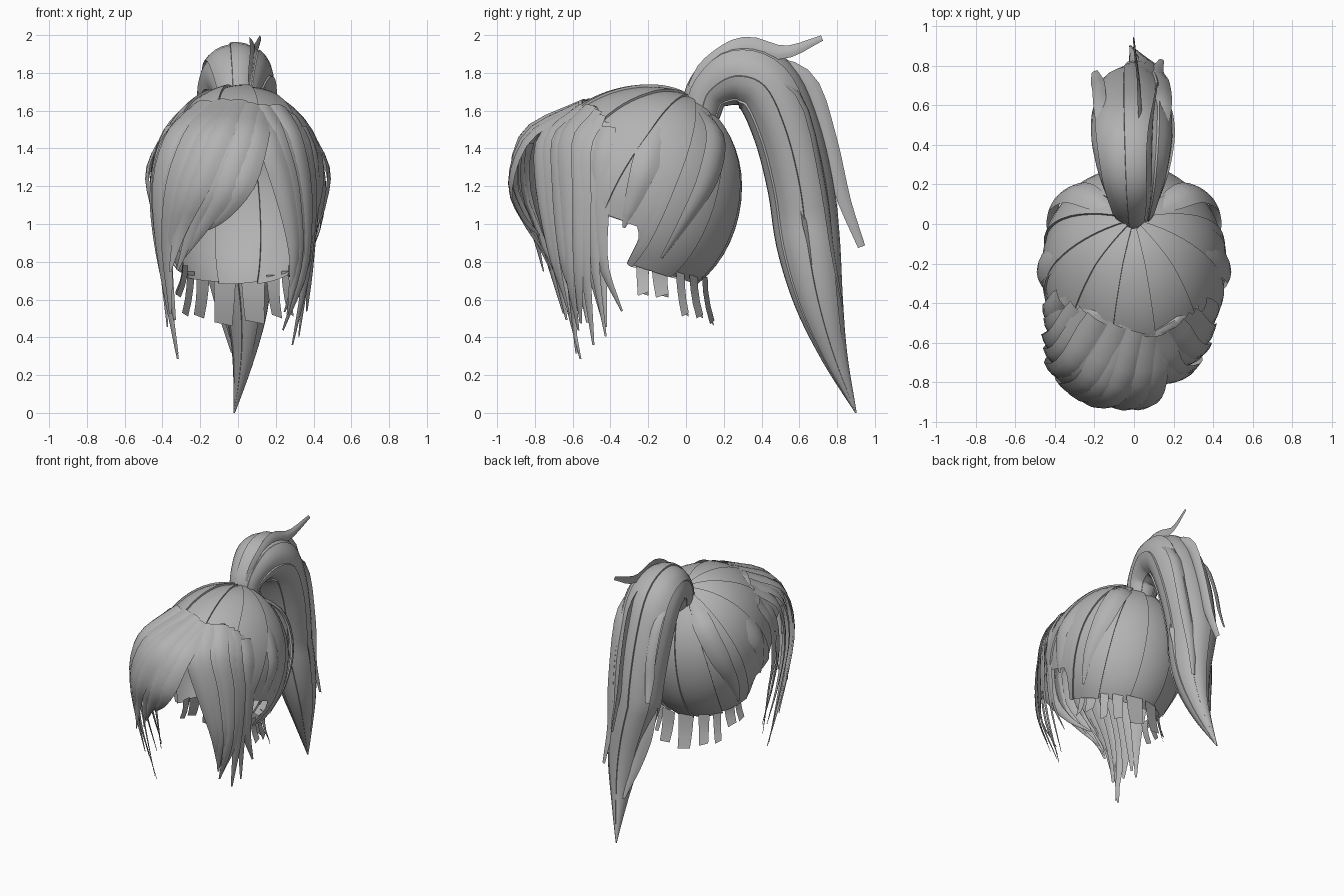
import bpy, math, random
from mathutils import Vector as V

if "Cube" in bpy.data.objects:
    bpy.data.objects.remove(bpy.data.objects["Cube"])

random.seed(7)
grey = bpy.data.materials.new("hair_grey")
grey.diffuse_color = (0.45, 0.45, 0.45, 1)
grey.use_nodes = True
grey.node_tree.nodes["Principled BSDF"].inputs["Base Color"].default_value = grey.diffuse_color
HEAD = V((0, -0.25, 1.2))


def make(name, verts, faces):
    me = bpy.data.meshes.new(name)
    me.from_pydata([tuple(v) for v in verts], [], faces)
    me.materials.append(grey)
    ob = bpy.data.objects.new(name, me)
    bpy.context.collection.objects.link(ob)
    bpy.ops.object.select_all(action='DESELECT')
    ob.select_set(True)
    bpy.context.view_layer.objects.active = ob
    bpy.ops.object.shade_smooth_by_angle(angle=math.radians(40))
    return ob


def spline(pts, n):
    """Smooth curve through pts, sampled at n + 1 places."""
    p = [V(q) for q in pts]
    p = [2 * p[0] - p[1]] + p + [2 * p[-1] - p[-2]]
    out = []
    for i in range(n + 1):
        s = i / n * (len(p) - 3)
        k = min(int(s), len(p) - 4)
        t = s - k
        a, b, c, d = p[k:k + 4]
        out.append(0.5 * (2 * b + (c - a) * t + (2 * a - 5 * b + 4 * c - d) * t ** 2
                          + (3 * b - a - 3 * c + d) * t ** 3))
    return out


def add_grid(verts, faces, rows, wrap=False):
    o, w = len(verts), len(rows[0])
    for r in rows:
        verts.extend(r)
    for i in range(len(rows) - 1):
        for j in range(w if wrap else w - 1):
            k = (j + 1) % w
            faces.append((o + i * w + j, o + i * w + k, o + (i + 1) * w + k, o + (i + 1) * w + j))


def locks(name, items):
    """Curved tapering ribbons: (path, width, start taper, end taper, outward reference)."""
    verts, faces = [], []
    for path, width, start, tip, ref in items:
        pts = spline(path, 14)
        rows = []
        for i, p in enumerate(pts):
            t = i / 14
            tan = (pts[min(i + 1, 14)] - pts[max(i - 1, 0)]).normalized()
            out = p - V(ref)
            out = (out - tan * out.dot(tan)).normalized()
            side = tan.cross(out)
            w = width * min(1, start + t * 4) * min(1, tip + (1 - t) * 1.7) / 2
            rows.append([p + side * w * s + out * w * 0.3 * (0.5 - s * s) for s in (-1, -.5, 0, .5, 1)])
        add_grid(verts, faces, rows)
    return make(name, verts, faces)


# Scalp cap: stepped panels fanning out from the ponytail root
POLE = V((0, 0.45, 0.893)).normalized()
E1 = V((1, 0, 0))
E2 = POLE.cross(E1)


def scalp(theta, phi, k=1.0):
    u = (POLE * math.cos(theta) + (E1 * math.cos(phi) + E2 * math.sin(phi)) * math.sin(theta)) * k
    return V((u.x * 0.46, -0.2 + u.y * (0.49 if u.y > 0 else 0.6), 1.2 + u.z * (0.53 if u.z > 0 else 0.6)))


def inside(p):
    # hairline: jaw edge, rounded ear notch, then forward to the forehead
    front = -0.31 + 0.06 * min(1, max(0, (p.z - 0.8) / 0.12))
    if p.z > 0.99:
        front -= 0.2 * min(1, (p.z - 0.99) / 0.07) + max(0, p.z - 1.06) * 0.35
    return p.y > front and p.z > 0.68 + (0.1 - p.y) * 0.27


def edge(phi):
    th = 0.15
    while th < 3 and inside(scalp(th, phi)):
        th += 0.005
    return th


verts, faces = [], []
PANELS, SUB = 12, 14
for s in range(PANELS):
    cols = []
    for j in range(SUB + 2):
        phi = 2 * math.pi * (s + 0.5 + min(j, SUB) / SUB) / PANELS
        k = 1.0 + 0.025 * j / SUB if j <= SUB else 1.0
        end = edge(phi)
        cols.append([scalp(0.1 + (end - 0.1) * i / 16, phi, k) for i in range(17)])
    add_grid(verts, faces, cols)
make("scalp_cap", verts, faces)

# Loose side locks swept over the cap
side = []
for m in (-1, 1):
    side.append(([(m * .10, .06, 1.63), (m * .28, .165, 1.48), (m * .39, .125, 1.25),
                  (m * .42, 0, 1.02), (m * .37, -.13, .82)], 0.15, 0.3, 0.1, HEAD))
    side.append(([(m * .12, -.02, 1.66), (m * .34, -.13, 1.53), (m * .475, -.22, 1.3),
                  (m * .46, -.29, 1.1), (m * .42, -.33, .98)], 0.15, 0.3, 0.1, HEAD))
locks("side_locks", side)

# Ponytail: fluted tube that arches up and falls to a point; (y, z, x radius, thickness)
tail = [(.075, 1.57, .10, .10), (.12, 1.70, .125, .12), (.26, 1.785, .175, .17), (.42, 1.73, .205, .18),
        (.53, 1.5, .205, .178), (.605, 1.2, .188, .175), (.645, .9, .165, .168), (.70, .6, .12, .13),
        (.785, .3, .06, .07), (.9, 0, .004, .004)]
mid = spline([(0, t[0], t[1]) for t in tail], 45)
rad = spline([(t[2], t[3], 0) for t in tail], 45)
rows = []
for i, p in enumerate(mid):
    tan = (mid[min(i + 1, 45)] - mid[max(i - 1, 0)]).normalized()
    out = E1.cross(tan)
    sway = 0.06 * math.sin(math.pi * max(0, (i - 28) / 17)) - 0.02 * i / 45
    ring = []
    for s in range(7):
        for j, k in ((0, 0.97), (1, 0.99), (2, 1.01), (3, 1.02), (3.9, 1.03)):
            a = 2 * math.pi * (s + j / 4) / 7
            ring.append(p + E1 * (math.cos(a) * rad[i].x * k + sway) + out * math.sin(a) * rad[i].y * k)
    rows.append(ring)
verts, faces = [], []
add_grid(verts, faces, rows, wrap=True)
make("ponytail", verts, faces)

# Separate strands over the ponytail, with loose ends; some lie edge-on
T, SIDE = (0, 0.35, 0.9), (-4, 0.3, 0.9)
tl = [([(.06, .03, 1.72), (.08, .15, 1.86), (.08, .31, 1.945), (.09, .52, 1.91), (.12, .72, 1.985)],
       .10, .5, .3, SIDE),
      ([(.04, .42, 1.88), (.03, .65, 1.76), (.02, .76, 1.45), (.01, .83, 1.15), (0, .93, .88)], .08, .4, .5, SIDE),
      ([(.12, .4, 1.84), (.15, .62, 1.65), (.14, .73, 1.2), (.12, .78, .85), (.14, .83, .56)], .09, .4, .3, T),
      ([(-.13, .35, 1.86), (-.17, .58, 1.7), (-.18, .69, 1.45), (-.19, .73, 1.25), (-.2, .77, 1.1)],
       .07, .4, .5, T)]
for m, z in ((-1, .32), (1, .27)):
    tl.append(([(m * .12, .6, 1.2), (m * .11, .68, .9), (m * .08, .74, .6), (m * .03, .82, z)], .16, .2, .1, T))
    tl.append(([(m * .12, .53, 1.15), (m * .09, .57, .85), (m * .07, .64, .6), (m * .04, .75, z + .08)],
               .12, .2, .1, (0, .75, .9)))
locks("ponytail_strands", tl)


def fan(guides, n, width, jitter):
    """Locks blended between neighbouring guide paths."""
    items = []
    for i in range(n):
        s = i / (n - 1) * (len(guides) - 1)
        k = min(int(s), len(guides) - 2)
        path = [V(a).lerp(V(b), s - k) for a, b in zip(guides[k], guides[k + 1])]
        path[-1].z += random.uniform(-0.3, 0.8) * jitter
        path[-1].y += random.uniform(-0.3, 0.3) * jitter
        lift = 0.01 * (i % 2)
        path = [p + (p - HEAD).normalized() * lift for p in path]
        items.append((path, width * random.uniform(0.9, 1.1), 0.85, 0.1, HEAD))
    return items


# Fringe: swept from an off-centre parting to the left, the right side falling straight
left = [[(.10, -.57, 1.62), (.09, -.83, 1.47), (.02, -.93, 1.22), (-.10, -.87, 1.04), (-.25, -.74, .93)],
        [(0, -.53, 1.65), (-.13, -.85, 1.49), (-.26, -.90, 1.2), (-.35, -.79, .95), (-.38, -.70, .68)],
        [(-.2, -.47, 1.64), (-.34, -.70, 1.48), (-.415, -.73, 1.2), (-.40, -.66, .8), (-.31, -.58, .3)],
        [(-.36, -.38, 1.51), (-.42, -.46, 1.33), (-.43, -.47, 1.05), (-.40, -.45, .8), (-.37, -.38, .5)]]
right = [[(.1, -.57, 1.62), (.15, -.77, 1.47), (.24, -.78, 1.2), (.30, -.72, .85), (.27, -.63, .5)],
         [(.22, -.50, 1.62), (.31, -.62, 1.45), (.36, -.62, 1.15), (.35, -.60, .75), (.23, -.56, .36)],
         [(.34, -.42, 1.51), (.395, -.46, 1.35), (.40, -.46, 1.1), (.38, -.44, .8), (.36, -.37, .46)]]
locks("fringe_left", fan(left, 12, 0.15, 0.16))
locks("fringe_right", fan(right, 8, 0.13, 0.2))

# Rolled crown of the fringe, bridging cap and locks
for name, g in (("fringe_roll_left", left), ("fringe_roll_right", right)):
    rows = []
    for i in range(17):
        s = i / 16 * (len(g) - 1)
        k = min(int(s), len(g) - 2)
        a, b, c = (V(g[k][q]).lerp(V(g[k + 1][q]), s - k) for q in (0, 1, 2))
        rows.append(spline([a + V((0, .05, -.03)), a, b, c], 12)[:10])
    verts, faces = [], []
    add_grid(verts, faces, rows)
    make(name, verts, faces)

# Short blunt tufts along the nape and behind the ears: (x, y, top z, bottom z, width)
verts, faces = [], []
tufts = [(-.07, .10, .72, .46, .12), (.08, .10, .72, .47, .13)]
for m in (-1, 1):
    tufts += [(m * .185, .04, .73, .5, .08), (m * .25, -.03, .75, .51, .06), (m * .28, -.14, .78, .61, .09),
              (m * .29, -.23, .80, .62, .07)]
for x, y, top, bot, w in tufts:
    out = V((x, y + 0.25, 0)).normalized()
    sd = V((-out.y, out.x, 0)) * w / 2
    rows = []
    for i in range(4):
        t = i / 3
        c = V((x, y, top + (bot - top) * t)) + out * 0.04 * t * t
        rows.append([c - sd * (1 - .2 * t), c + sd * (1 - .2 * t) + V((0, 0, .02 * t))])
    add_grid(verts, faces, rows)
make("nape_tufts", verts, faces)
